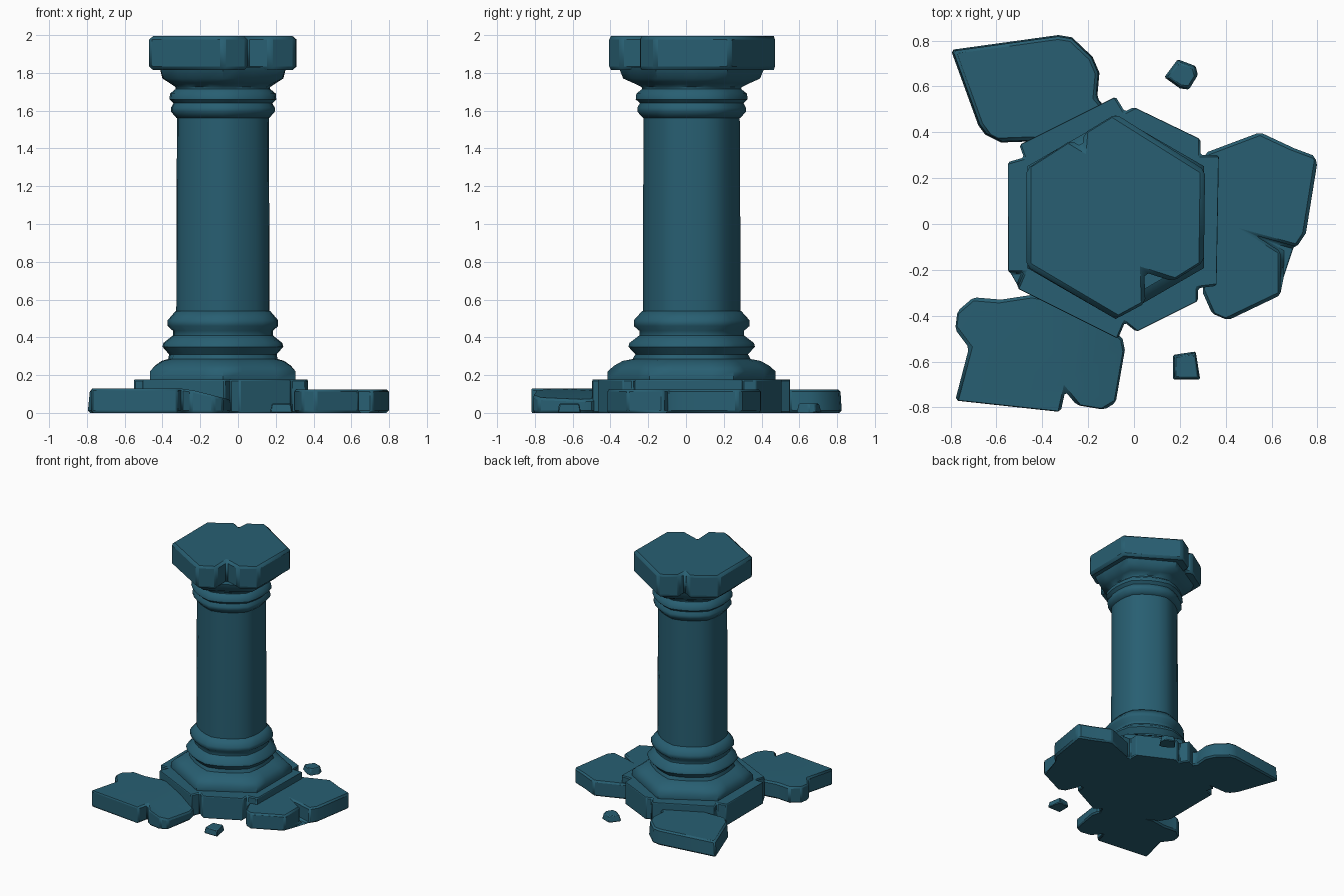
import bpy, bmesh, math

CX, CY = -0.08, 0.03          # axis of the column

stone = bpy.data.materials.new("teal_stone")
stone.diffuse_color = (0.021, 0.114, 0.168, 1)


def finish(bm, name, bevel=0.0, angle=35):
    bmesh.ops.recalc_face_normals(bm, faces=bm.faces)
    me = bpy.data.meshes.new(name)
    bm.to_mesh(me)
    bm.free()
    ob = bpy.data.objects.new(name, me)
    bpy.context.collection.objects.link(ob)
    me.materials.append(stone)
    bpy.ops.object.select_all(action='DESELECT')
    ob.select_set(True)
    bpy.context.view_layer.objects.active = ob
    bpy.ops.object.shade_smooth_by_angle(angle=math.radians(angle))
    if bevel:
        m = ob.modifiers.new("worn_edges", 'BEVEL')
        m.width, m.segments = bevel, 1
        m.limit_method, m.angle_limit = 'ANGLE', math.radians(40)
    return ob


def turned(name, rings, n=24):
    """Stack of rings (height, half width, roundness): 0 is a hexagon, 1 a circle."""
    bm = bmesh.new()
    loops = []
    for z, w, k in rings:
        loop = []
        for i in range(n):
            a = 2 * math.pi * i / n
            d = (a + math.pi / 6) % (math.pi / 3) - math.pi / 6
            r = w * (k + (1 - k) / math.cos(d))
            loop.append(bm.verts.new((CX + r * math.cos(a), CY + r * math.sin(a), z)))
        loops.append(loop)
    for lo, hi in zip(loops, loops[1:]):
        for i in range(n):
            j = (i + 1) % n
            bm.faces.new((lo[i], lo[j], hi[j], hi[i]))
    bm.faces.new(loops[0][::-1])
    bm.faces.new(loops[-1])
    return finish(bm, name, angle=50)


def slab(name, outline, z0, z1, bevel=0.012, drop=0.0, start=0.0, taper=1.0):
    """Extruded broken outline; the top sinks by drop per unit of x past start."""
    bm = bmesh.new()
    mx = sum(p[0] for p in outline) / len(outline)
    my = sum(p[1] for p in outline) / len(outline)
    bot = [bm.verts.new((x, y, z0)) for x, y in outline]
    top = [bm.verts.new((mx + (x - mx) * taper, my + (y - my) * taper,
                         z1 - drop * max(0, x - start))) for x, y in outline]
    n = len(outline)
    for i in range(n):
        j = (i + 1) % n
        bm.faces.new((bot[i], bot[j], top[j], top[i]))
    caps = [bm.faces.new(bot[::-1]), bm.faces.new(top)]
    bmesh.ops.triangulate(bm, faces=caps)
    return finish(bm, name, bevel)


# Hexagonal plinth and mouldings at the foot
turned("foot_mouldings", [
    (0.10, 0.38, 0), (0.175, 0.385, 0), (0.22, 0.385, 0), (0.25, 0.36, 0.1),
    (0.275, 0.325, 0.2), (0.285, 0.29, 0.5), (0.31, 0.285, 0.7), (0.35, 0.32, 0.7),
    (0.37, 0.315, 0.7), (0.41, 0.265, 0.7), (0.435, 0.265, 0.7), (0.46, 0.293, 0.7),
    (0.49, 0.293, 0.7), (0.54, 0.25, 0.7)])

# Shaft
turned("shaft", [(0.52, 0.247, 0.7), (1.0, 0.246, 0.7), (1.60, 0.243, 0.7)])

# Neck rings and flared capital
turned("neck_mouldings", [
    (1.56, 0.245, 0.7), (1.595, 0.275, 0.7), (1.615, 0.275, 0.7), (1.64, 0.262, 0.7),
    (1.66, 0.283, 0.7), (1.69, 0.28, 0.7), (1.715, 0.25, 0.7), (1.725, 0.25, 0.6),
    (1.745, 0.28, 0.4), (1.77, 0.32, 0.15), (1.83, 0.335, 0)])

# Chipped hexagonal top
slab("top_block", [
    (-0.08, 0.48), (-0.22, 0.395), (-0.225, 0.335), (-0.275, 0.365), (-0.47, 0.24),
    (-0.47, -0.185), (-0.08, -0.415), (0.05, -0.345), (0.045, -0.21), (0.17, -0.25),
    (0.305, -0.165), (0.31, 0.235)], 1.815, 1.995, 0.018)

# Cracked base ring with chipped corners
slab("base_slab", [
    (-0.55, 0.27), (-0.48, 0.29), (-0.50, 0.345), (-0.08, 0.555), (-0.04, 0.49),
    (0.0, 0.51), (0.29, 0.37), (0.29, 0.30), (0.37, 0.30), (0.36, -0.27),
    (0.28, -0.28), (0.28, -0.335), (0.01, -0.47), (-0.04, -0.43), (-0.07, -0.50),
    (-0.51, -0.28), (-0.48, -0.21), (-0.55, -0.21)], 0.0, 0.177, 0.008)

# Broken paving around the base
slab("paving_back_left", [
    (-0.80, 0.76), (-0.33, 0.825), (-0.27, 0.815), (-0.18, 0.73), (-0.15, 0.66),
    (-0.16, 0.55), (-0.10, 0.48), (-0.30, 0.39), (-0.44, 0.36), (-0.58, 0.355),
    (-0.65, 0.39), (-0.68, 0.43)], 0.0, 0.125, taper=0.97)
slab("paving_right", [
    (0.31, 0.31), (0.55, 0.40), (0.70, 0.33), (0.78, 0.30), (0.80, 0.27),
    (0.75, -0.04), (0.71, -0.10), (0.53, -0.05), (0.64, -0.12), (0.64, -0.31),
    (0.41, -0.42), (0.34, -0.39), (0.30, -0.30)], 0.0, 0.125)
slab("paving_front_left", [
    (-0.78, -0.77), (-0.32, -0.82), (-0.30, -0.73), (-0.25, -0.79), (-0.13, -0.81),
    (-0.08, -0.78), (-0.04, -0.55), (-0.05, -0.50), (-0.20, -0.36), (-0.45, -0.31),
    (-0.58, -0.33), (-0.70, -0.32), (-0.77, -0.38), (-0.78, -0.46), (-0.72, -0.54)],
    0.0, 0.13, drop=0.25, start=-0.28)

# Loose chips
slab("chip_back", [(0.13, 0.64), (0.19, 0.72), (0.27, 0.69), (0.28, 0.65),
                   (0.24, 0.585), (0.20, 0.59)], 0.0, 0.05, 0.006, taper=0.8)
slab("chip_front", [(0.17, -0.57), (0.27, -0.555), (0.29, -0.68), (0.17, -0.68)],
     0.0, 0.05, 0.006, taper=0.85)
